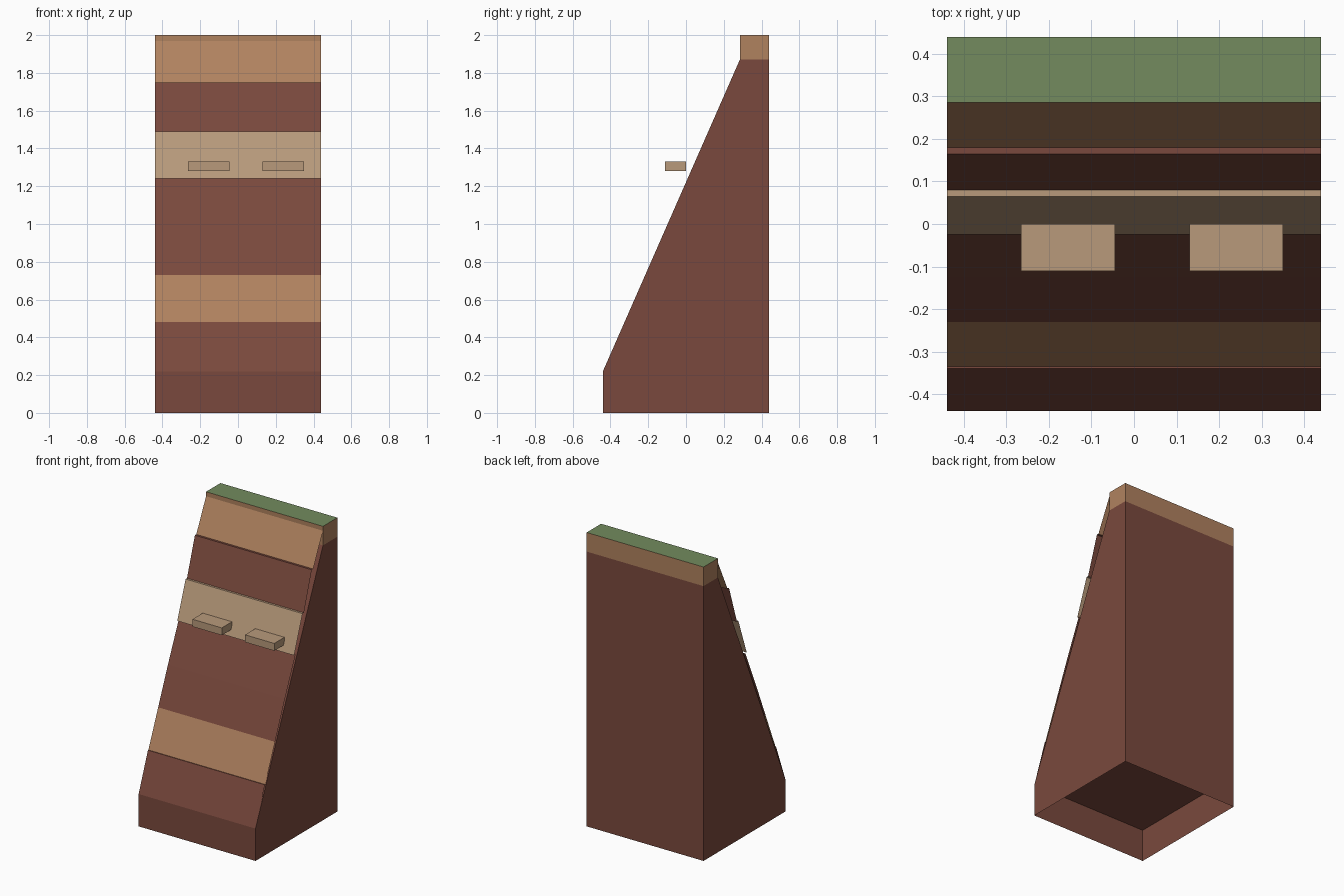
import bpy
import bmesh

default = bpy.data.objects.get("Cube")
if default:
    bpy.data.objects.remove(default, do_unlink=True)

HALF = 0.44  # half of the width and depth


def material(name, rgb):
    """Flat material from 0-255 display values."""
    lin = [((c / 255 + 0.055) / 1.055) ** 2.4 for c in rgb]
    mat = bpy.data.materials.new(name)
    mat.use_nodes = True
    mat.diffuse_color = (*lin, 1)
    mat.node_tree.nodes["Principled BSDF"].inputs["Base Color"].default_value = (*lin, 1)
    return mat


RED = material("red brown rock", (122, 73, 61))
TAN = material("tan rock", (176, 130, 95))
BEIGE = material("beige rock", (184, 154, 123))
GREEN = material("grass green", (115, 139, 94))


def finish(name, bm, mats):
    mesh = bpy.data.meshes.new(name)
    bm.to_mesh(mesh)
    bm.free()
    for mat in mats:
        mesh.materials.append(mat)
    obj = bpy.data.objects.new(name, mesh)
    bpy.context.collection.objects.link(obj)
    return obj


def prism(name, profile, mats, x0=-HALF, x1=HALF):
    """Closed (y, z) profile extruded along x."""
    bm = bmesh.new()
    face = bm.faces.new([bm.verts.new((x0, y, z)) for y, z in profile])
    ext = bmesh.ops.extrude_face_region(bm, geom=[face], use_keep_orig=True)
    for v in ext["geom"]:
        if isinstance(v, bmesh.types.BMVert):
            v.co.x = x1
    bmesh.ops.recalc_face_normals(bm, faces=bm.faces[:])
    if len(mats) > 1:  # second material on upward faces
        for f in bm.faces:
            f.material_index = int(f.normal.z > 0.9)
    return finish(name, bm, mats)


def rect(y0, y1, z0, z1):
    return [(y0, z0), (y1, z0), (y1, z1), (y0, z1)]


# Sloped core of the cliff
CAP_Y, CAP_Z, BASE_Z = 0.285, 1.87, 0.22
prism("cliff_core", [(-HALF, BASE_Z), (HALF, BASE_Z), (HALF, CAP_Z), (CAP_Y, CAP_Z)], [RED])

# Hollow base, open underneath
bm = bmesh.new()
corners = [(-HALF, -HALF), (HALF, -HALF), (HALF, HALF), (-HALF, HALF)]
low = [bm.verts.new((x, y, 0)) for x, y in corners]
high = [bm.verts.new((x, y, BASE_Z)) for x, y in corners]
for i in range(4):
    j = (i + 1) % 4
    bm.faces.new((low[i], low[j], high[j], high[i]))
finish("base_skirt", bm, [RED])

# Summit block with grass on top
prism("summit_cap", rect(CAP_Y, HALF, CAP_Z, 2), [TAN, GREEN])

# Layered rock strata: (name, material, open y-z line from top to bottom)
STRATA = [
    ("top_tan_layer", TAN, [(0.285, 1.97), (0.18, 1.75)]),
    ("upper_red_layer", RED, [(0.18, 1.75), (0.165, 1.75), (0.08, 1.49)]),
    ("beige_layer", BEIGE, [(0.08, 1.49), (0.065, 1.49), (-0.025, 1.24)]),
    ("middle_red_layer", RED, [(-0.01, 1.24), (-0.125, 0.98), (-0.23, 0.73)]),
    ("lower_tan_layer", TAN, [(-0.23, 0.73), (-0.335, 0.48)]),
    ("bottom_red_layer", RED, [(-0.33, 0.48), (-0.34, 0.48), (-HALF, BASE_Z)]),
]
for name, mat, line in STRATA:
    bm = bmesh.new()
    rows = [[bm.verts.new((x, y, z)) for x in (-HALF, HALF)] for y, z in line]
    for (a, b), (c, d) in zip(rows, rows[1:]):
        bm.faces.new((a, c, d, b))
    finish(name, bm, [mat])

# Small ledges jutting from the beige layer
for name, x0 in (("right_ledge", -0.265), ("left_ledge", 0.13)):
    prism(name, rect(-0.11, 0, 1.28, 1.33), [BEIGE], x0, x0 + 0.22)
